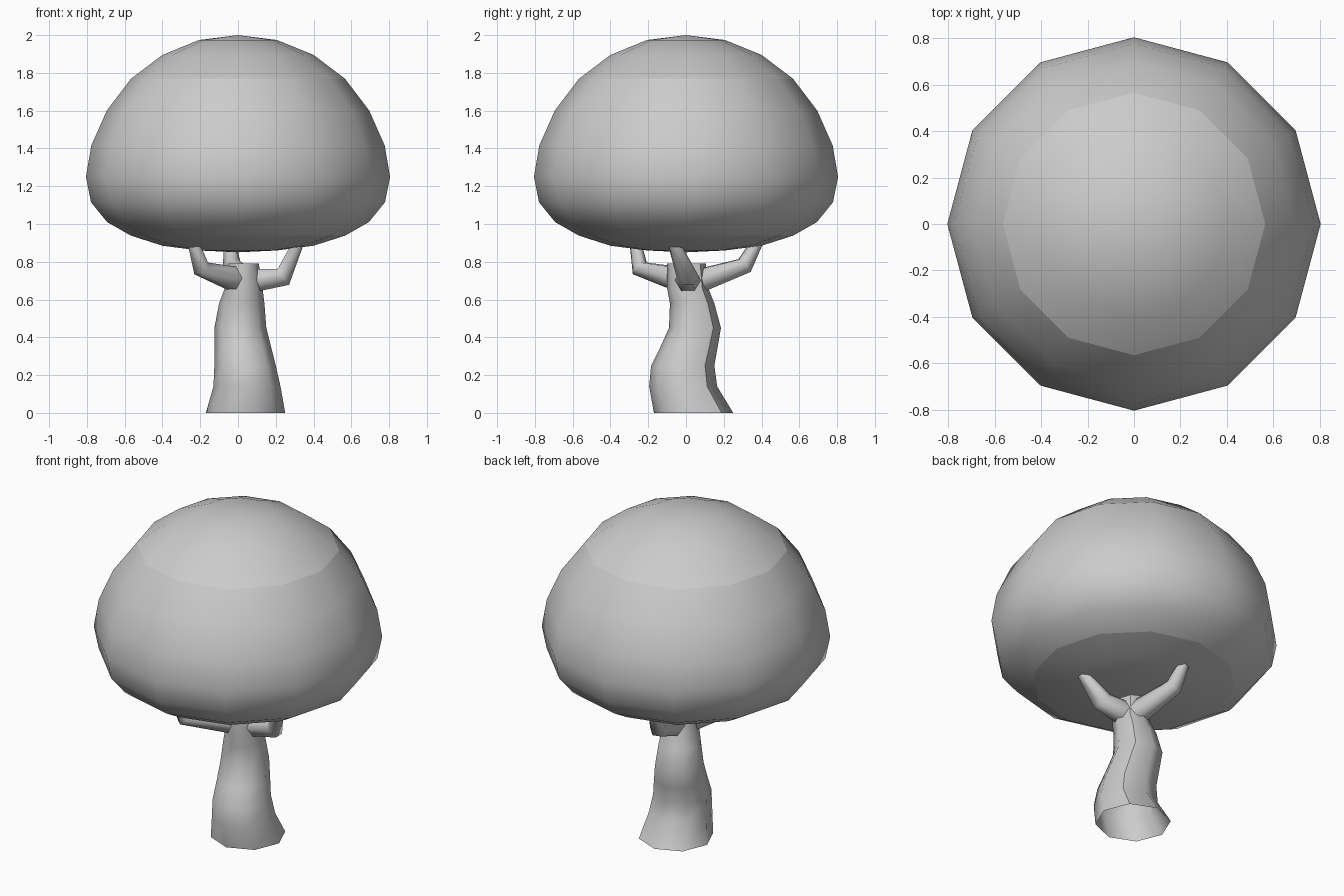
import bpy, bmesh, math
from mathutils import Vector

if "Cube" in bpy.data.objects:
    bpy.data.objects.remove(bpy.data.objects["Cube"])


def loft(name, rings, caps=(), sharp_rings=(), sharp_columns=()):
    """Skin a list of vertex rings; capped and sharp loops are given by index."""
    bm = bmesh.new()
    loops = [[bm.verts.new(p) for p in ring] for ring in rings]
    n = len(loops[0])
    for a, b in zip(loops, loops[1:]):
        for i in range(n):
            j = (i + 1) % n
            bm.faces.new((a[i], a[j], b[j], b[i]))
    for k in caps:
        bm.faces.new(loops[k])
        for i in range(n):
            bm.edges.get((loops[k][i], loops[k][(i + 1) % n])).smooth = False
    for k in sharp_rings:
        for i in range(n):
            bm.edges.get((loops[k][i], loops[k][(i + 1) % n])).smooth = False
    for a, b in zip(loops, loops[1:]):
        for c in sharp_columns:
            bm.edges.get((a[c], b[c])).smooth = False
    for f in bm.faces:
        f.smooth = True
    bmesh.ops.remove_doubles(bm, verts=bm.verts, dist=1e-5)
    bmesh.ops.recalc_face_normals(bm, faces=bm.faces)
    mesh = bpy.data.meshes.new(name)
    bm.to_mesh(mesh)
    bm.free()
    obj = bpy.data.objects.new(name, mesh)
    bpy.context.collection.objects.link(obj)
    return obj


def ring(center, u, v, n):
    return [center + u * math.cos(2 * math.pi * i / n) + v * math.sin(2 * math.pi * i / n)
            for i in range(n)]


X, Y, Z = Vector((1, 0, 0)), Vector((0, 1, 0)), Vector((0, 0, 1))

# Canopy: twelve-sided dome with a flatter underside
profile = [(0, .85), (.207, .86), (.4, .885), (.566, .938), (.693, 1.01), (.778, 1.115),
           (.805, 1.25), (.777, 1.415), (.695, 1.6), (.566, 1.77), (.4, 1.895),
           (.207, 1.974), (0, 2.0)]
loft("canopy", [ring(Z * z, X * r, Y * r, 12) for r, z in profile], sharp_rings=(3, 9))

# Trunk: crooked eight-sided tube, open underneath (z, x min, x max, y min, y max)
sections = [(0, -.17, .25, -.17, .25), (.14, -.13, .225, -.195, .165),
            (.25, -.125, .20, -.185, .15), (.35, -.125, .175, -.135, .168),
            (.45, -.125, .15, -.09, .185), (.58, -.10, .14, -.085, .15),
            (.66, -.07, .13, -.10, .118), (.79, -.05, .11, -.10, .105)]
loft("trunk", [ring(Vector(((x0 + x1) / 2, (y0 + y1) / 2, z)),
                    X * (x1 - x0) / 2, Y * (y1 - y0) / 2, 8)
               for z, x0, x1, y0, y1 in sections], caps=(-1,), sharp_columns=(1,))


# Branches: bent six-sided limbs that reach into the canopy
def branch(name, points, radii):
    pts = [Vector(p) for p in points]
    flat = Vector((pts[1].x - pts[0].x, pts[1].y - pts[0].y, 0))
    side = flat.cross(Z).normalized()
    rings = []
    for i, (p, r) in enumerate(zip(pts, radii)):
        before = (p - pts[max(i - 1, 0)]).normalized()
        after = (pts[min(i + 1, len(pts) - 1)] - p).normalized()
        up = side.cross((before + after).normalized()).normalized()
        rings.append(ring(p, side * r, up * r, 6))
    loft(name, rings, caps=(0, -1))


radii = (.07, .06, .035)
branch("branch_right", [(.08, .01, .70), (.24, .01, .72), (.315, -.06, .89)], radii)
branch("branch_front_left", [(-.02, -.04, .71), (-.195, -.245, .765), (-.232, -.265, .885)],
       (.07, .048, .033))
branch("branch_back", [(.03, .07, .70), (-.03, .31, .78), (-.045, .375, .90)],
       (.07, .05, .033))
